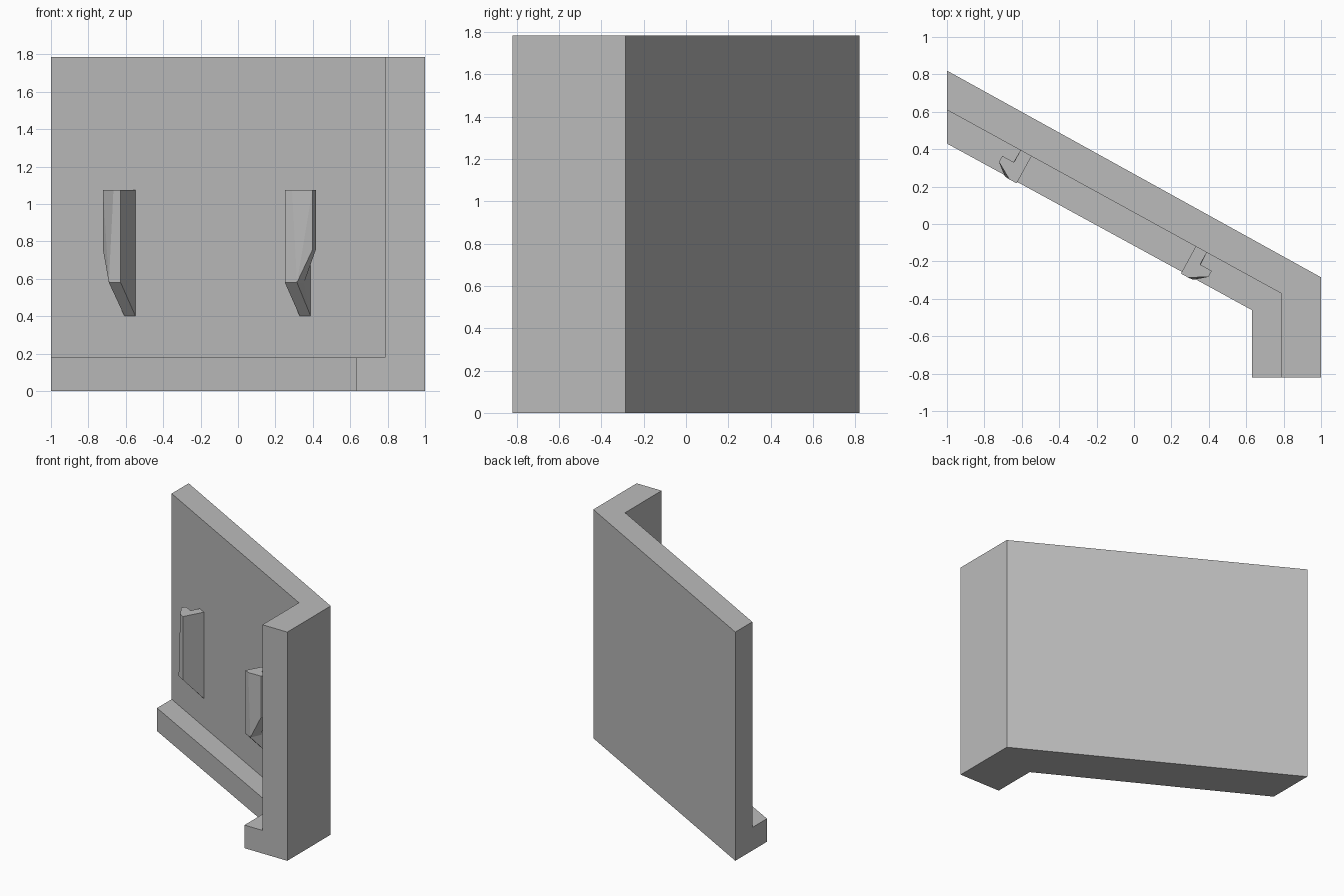
import bpy
import bmesh
from mathutils import Vector

if "Cube" in bpy.data.objects:
    bpy.data.objects.remove(bpy.data.objects["Cube"])

grey = bpy.data.materials.new("plain_grey")
grey.diffuse_color = (0.5, 0.5, 0.5, 1)
grey.use_nodes = True
grey.node_tree.nodes["Principled BSDF"].inputs["Base Color"].default_value = grey.diffuse_color


def loft(name, rings, caps=None, split=None):
    """Bridge closed rings of points; caps list the index groups that close the last ring."""
    bm = bmesh.new()
    rows = [[bm.verts.new(p) for p in ring] for ring in rings]
    n = len(rows[0])
    for a, b in zip(rows, rows[1:]):
        for i in range(n):
            j = (i + 1) % n
            if i == split:
                bm.faces.new((a[i], a[j], b[i]))
                bm.faces.new((a[j], b[j], b[i]))
            else:
                bm.faces.new((a[i], a[j], b[j], b[i]))
    bm.faces.new(rows[0])
    for cap in caps or [range(n)]:
        bm.faces.new([rows[-1][i] for i in cap])
    bmesh.ops.recalc_face_normals(bm, faces=bm.faces)
    mesh = bpy.data.meshes.new(name)
    bm.to_mesh(mesh)
    bm.free()
    mesh.materials.append(grey)
    obj = bpy.data.objects.new(name, mesh)
    bpy.context.collection.objects.link(obj)
    return obj


# Angled wall with a low ledge: one L section carried through end, corner, end
HEIGHT, LEDGE = 1.785, 0.18
stations = [  # outer, inner and ledge edge in plan
    ((-1, 0.82), (-1, 0.61), (-1, 0.43)),
    ((1, -0.285), (0.785, -0.37), (0.63, -0.46)),
    ((1, -0.82), (0.785, -0.82), (0.63, -0.82)),
]
loft("angled_wall", [
    [(*o, 0), (*l, 0), (*l, LEDGE), (*i, LEDGE), (*i, HEIGHT), (*o, HEIGHT)]
    for o, i, l in stations])

# Pair of mirrored hooks: u runs along the wall, v stands out from it
along = Vector((1.785, -0.98, 0)).normalized()
out = Vector((along.y, -along.x, 0))
top = [(0, 0), (0, 0.165), (0.044, 0.165), (0.138, 0.11),
       (0.138, 0.073), (0.067, 0.073), (0.067, 0)]
low = [(0, 0, 0.40), (0, 0.165, 0.58), (0.073, 0.163, 0.58), (0.138, 0.11, 0.755),
       (0.138, 0.073, 0.755), (0.067, 0.073, 0.58), (0.067, 0, 0.40)]


def hook(name, x, side):
    base = Vector((x, 0.61 - 0.549 * (x + 1), 0))

    def place(u, v, z):
        return base + along * u * side + out * v + Vector((0, 0, z))

    loft(name, [[place(u, v, 1.075) for u, v in top], [place(*p) for p in low]],
         caps=[(0, 1, 2, 6), (2, 3, 4, 5), (2, 5, 6)], split=2)


hook("left_hook", -0.548, -1)
hook("right_hook", 0.33, 1)
